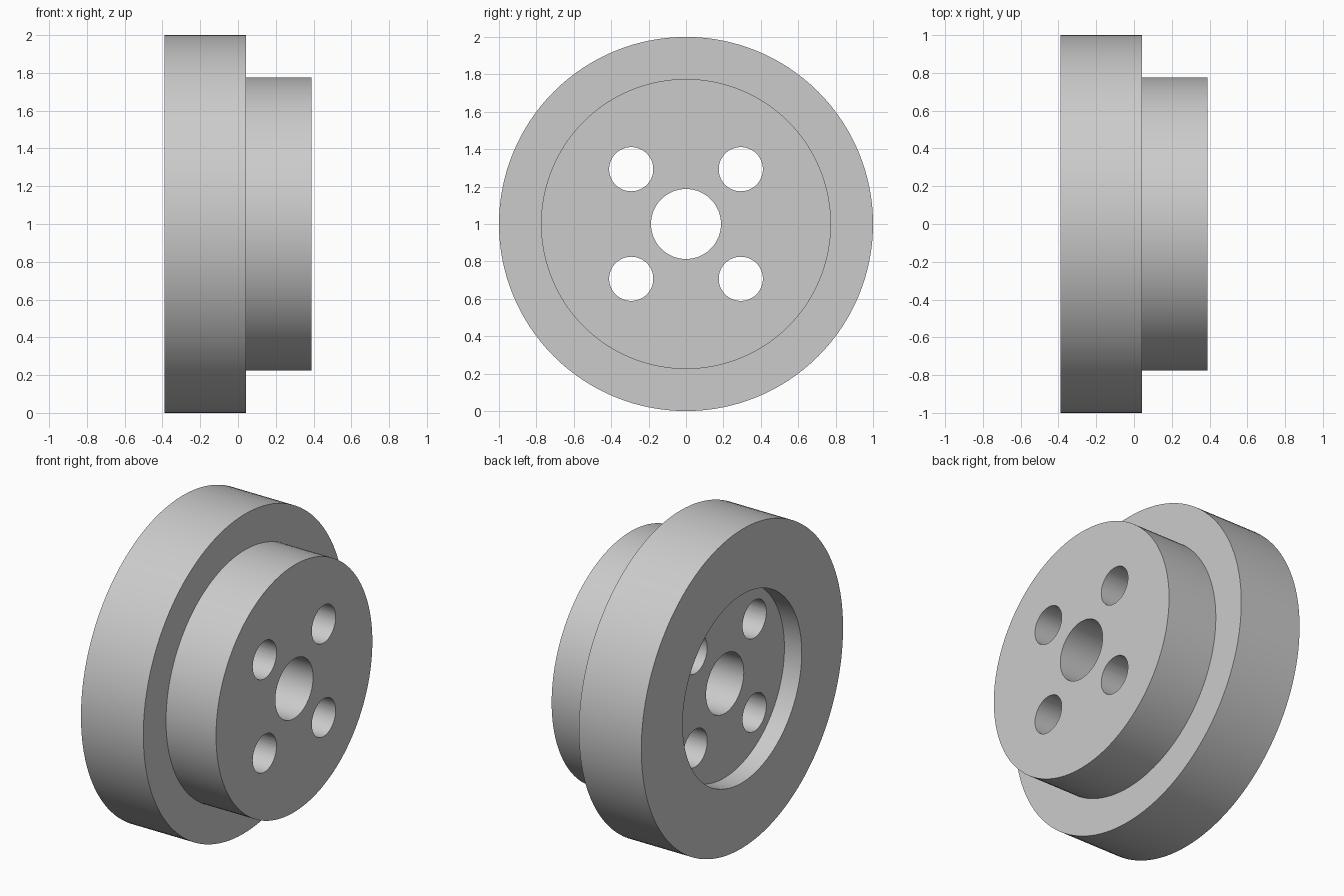
import bpy
import bmesh
from math import pi, radians
from mathutils import Matrix, Vector

cube = bpy.data.objects.get("Cube")
if cube:
    bpy.data.objects.remove(cube, do_unlink=True)

# Plain grey metal
grey = bpy.data.materials.new("grey_metal")
grey.use_nodes = True
colour = (0.6, 0.6, 0.6, 1)
grey.diffuse_color = colour
grey.node_tree.nodes["Principled BSDF"].inputs["Base Color"].default_value = colour

CENTRE = Vector((0, 0, 1))


def make_object(name, bm):
    mesh = bpy.data.meshes.new(name)
    bm.to_mesh(mesh)
    bm.free()
    mesh.materials.append(grey)
    obj = bpy.data.objects.new(name, mesh)
    bpy.context.collection.objects.link(obj)
    return obj


def lathe(name, profile, steps=128):
    """Turn a closed (x, radius) profile around the x axis."""
    bm = bmesh.new()
    verts = [bm.verts.new((x, 0, 1 + r)) for x, r in profile]
    edges = [bm.edges.new((v, verts[i - 1])) for i, v in enumerate(verts)]
    bmesh.ops.spin(bm, geom=verts + edges, cent=CENTRE, axis=(1, 0, 0),
                   angle=2 * pi, steps=steps, use_merge=True)
    bmesh.ops.remove_doubles(bm, verts=bm.verts, dist=0.0001)
    bmesh.ops.recalc_face_normals(bm, faces=bm.faces)
    return make_object(name, bm)


# Flanged hub: wide rim, narrower boss, recessed back and centre bore
hub = lathe("flanged_hub", [
    (-0.39, 0.59), (-0.39, 1.0), (0.043, 1.0), (0.043, 0.775),
    (0.39, 0.775), (0.39, 0.187), (-0.27, 0.187), (-0.27, 0.59)])

# Four bolt holes drilled along the axis
bm = bmesh.new()
for y in (-0.293, 0.293):
    for z in (-0.293, 0.293):
        place = Matrix.Translation(CENTRE + Vector((0, y, z))) @ Matrix.Rotation(pi / 2, 4, "Y")
        bmesh.ops.create_cone(bm, cap_ends=True, segments=64, radius1=0.118,
                              radius2=0.118, depth=1.2, matrix=place)
drills = make_object("bolt_hole_cutter", bm)
drills.hide_render = True

cut = hub.modifiers.new("bolt_holes", "BOOLEAN")
cut.operation = "DIFFERENCE"
cut.solver = "EXACT"
cut.object = drills

bpy.ops.object.select_all(action="DESELECT")
hub.select_set(True)
bpy.context.view_layer.objects.active = hub
bpy.ops.object.modifier_apply(modifier=cut.name)
bpy.data.objects.remove(drills, do_unlink=True)
bpy.ops.object.shade_smooth_by_angle(angle=radians(30))
